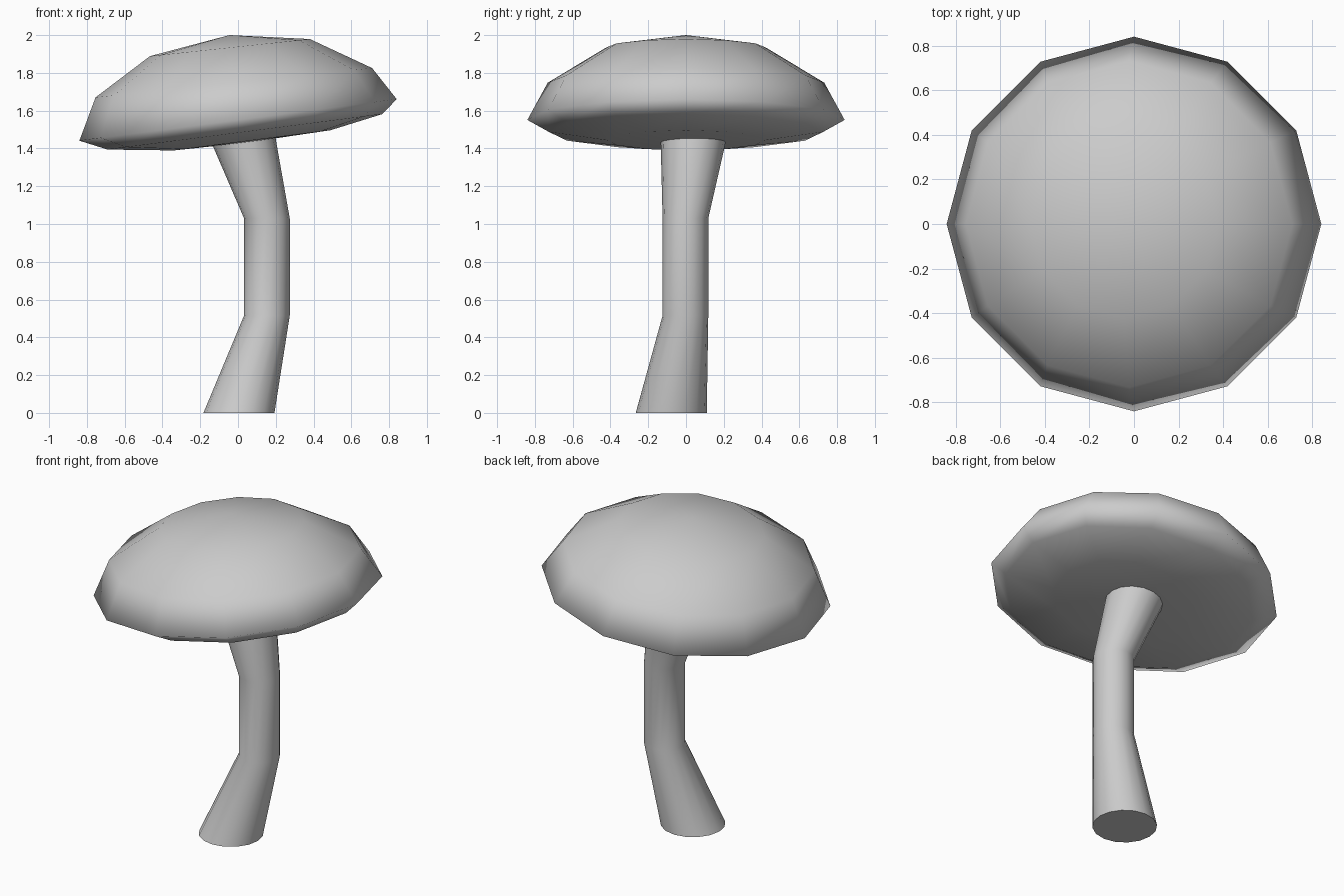
import bpy, bmesh
from math import cos, sin, pi, radians

if "Cube" in bpy.data.objects:
    bpy.data.objects.remove(bpy.data.objects["Cube"])


def loft(name, rings, sides, start=None, end=None):
    """Skin rings of (x, y, z, radius, slope in x); close with a pole or a flat face."""
    bm = bmesh.new()
    loops = []
    for cx, cy, cz, r, slope in rings:
        loops.append([bm.verts.new((cx + r * cos(2 * pi * i / sides),
                                    cy + r * sin(2 * pi * i / sides),
                                    cz + slope * r * cos(2 * pi * i / sides)))
                      for i in range(sides)])
    for a, b in zip(loops, loops[1:]):
        for i in range(sides):
            j = (i + 1) % sides
            bm.faces.new((a[i], a[j], b[j], b[i]))
    for loop, pole in ((loops[0], start), (loops[-1], end)):
        if pole is None:
            bm.faces.new(loop)
        else:
            p = bm.verts.new(pole)
            for i in range(sides):
                bm.faces.new((loop[i], loop[(i + 1) % sides], p))
    bmesh.ops.recalc_face_normals(bm, faces=bm.faces)
    mesh = bpy.data.meshes.new(name)
    bm.to_mesh(mesh)
    bm.free()
    obj = bpy.data.objects.new(name, mesh)
    bpy.context.collection.objects.link(obj)
    return obj


def smooth(obj, angle):
    bpy.ops.object.select_all(action='DESELECT')
    obj.select_set(True)
    bpy.context.view_layer.objects.active = obj
    bpy.ops.object.shade_smooth_by_angle(angle=radians(angle))


# Tilted twelve-sided cap, from the underside to the crown
cap = loft("mushroom_cap", [
    (0.075, 0, 1.443, 0.415, 0.129),
    (0.037, 0, 1.488, 0.727, 0.129),
    (0.000, 0, 1.551, 0.840, 0.131),
    (-0.022, 0, 1.748, 0.732, 0.106),
    (-0.043, 0, 1.934, 0.423, 0.107),
], 12, start=(0.04, 0, 1.43), end=(-0.045, 0, 2.0))
smooth(cap, 180)

# Crooked stem, flared at both ends, its top buried in the cap
stem = loft("mushroom_stem", [
    (0.005, -0.078, 0.0, 0.188, 0),
    (0.153, -0.003, 0.515, 0.121, 0),
    (0.153, -0.003, 1.03, 0.121, 0),
    (-0.005, 0.05, 1.55, 0.187, 0),
], 16)
smooth(stem, 50)
